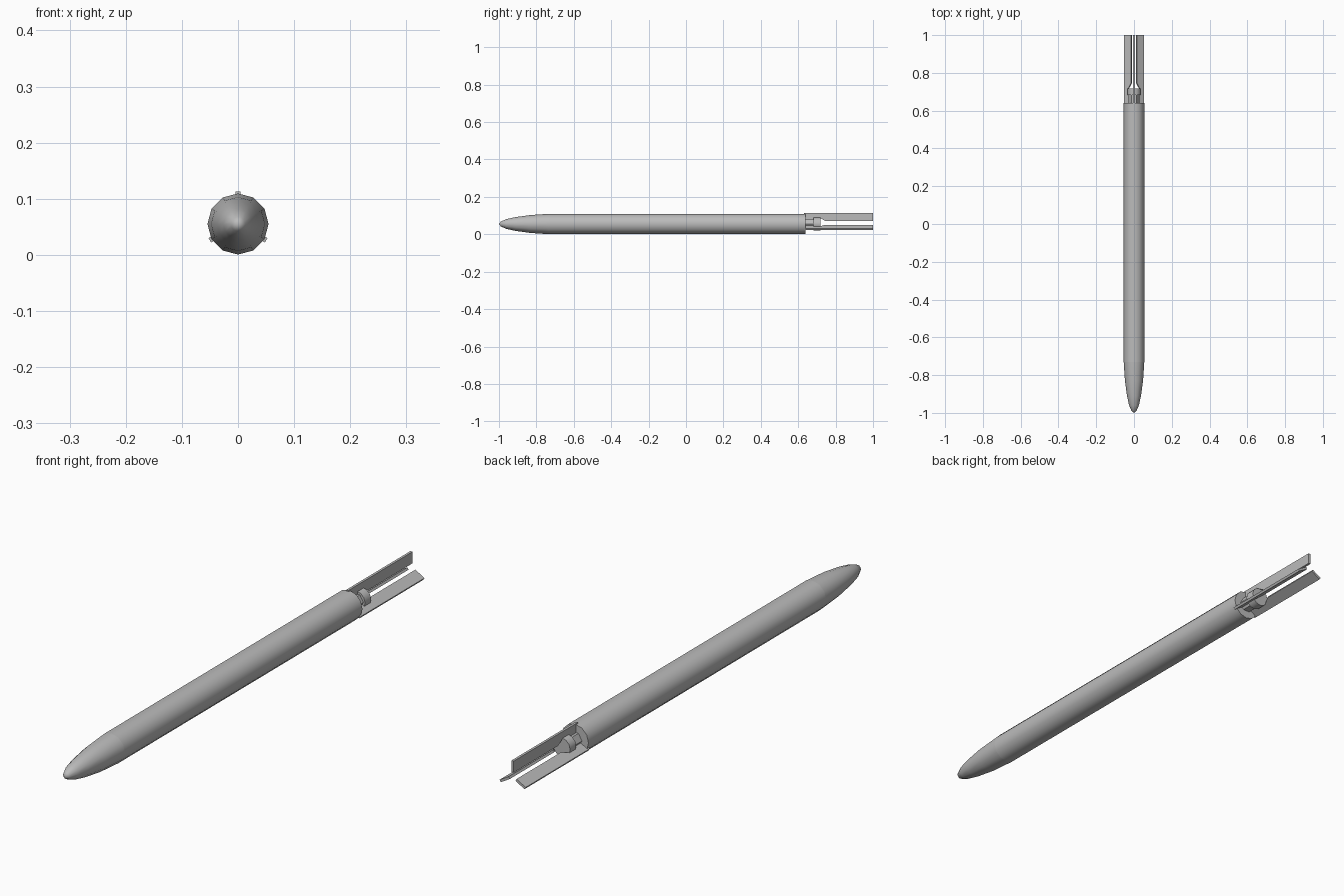
import bpy
import bmesh
from math import sin, cos, pi, radians
from mathutils import Matrix

if "Cube" in bpy.data.objects:
    bpy.data.objects.remove(bpy.data.objects["Cube"], do_unlink=True)

AXIS_Z = 0.055

grey = bpy.data.materials.new("light grey")
grey.use_nodes = True
colour = (0.5, 0.5, 0.5, 1)
grey.diffuse_color = colour
grey.node_tree.nodes["Principled BSDF"].inputs["Base Color"].default_value = colour


def finish(name, bm, smooth=None):
    bmesh.ops.recalc_face_normals(bm, faces=bm.faces)
    mesh = bpy.data.meshes.new(name)
    bm.to_mesh(mesh)
    bm.free()
    mesh.materials.append(grey)
    obj = bpy.data.objects.new(name, mesh)
    bpy.context.collection.objects.link(obj)
    obj.location.z = AXIS_Z
    if smooth:
        bpy.ops.object.select_all(action="DESELECT")
        obj.select_set(True)
        bpy.context.view_layer.objects.active = obj
        bpy.ops.object.shade_smooth_by_angle(angle=radians(smooth))
    return obj


def lathe(name, profile, sides, smooth=None):
    """Turn (y, radius) points around the long axis and cap both ends."""
    bm = bmesh.new()
    rings = []
    for y, r in profile:
        if r == 0:
            rings.append([bm.verts.new((0, y, 0))] * sides)
        else:
            angles = [2 * pi * i / sides for i in range(sides)]
            rings.append([bm.verts.new((r * cos(a), y, r * sin(a))) for a in angles])
    for a, b in zip(rings, rings[1:]):
        for i in range(sides):
            j = (i + 1) % sides
            corners = list(dict.fromkeys((a[i], a[j], b[j], b[i])))
            bm.faces.new(corners)
    for ring in (rings[0], rings[-1]):
        if ring[0] != ring[1]:
            bm.faces.new(ring)
    return finish(name, bm, smooth)


def fin(name, angle):
    """Flat plate standing out from the axis, cut away around the nozzle."""
    outline = [(0.63, 0.02), (0.63, 0.058), (1.0, 0.058), (1.0, 0.016),
               (0.745, 0.016), (0.715, 0.034), (0.69, 0.02)]
    half = 0.0045
    bm = bmesh.new()
    face = bm.faces.new([bm.verts.new((-half, y, r)) for y, r in outline])
    out = bmesh.ops.extrude_face_region(bm, geom=[face])
    moved = [v for v in out["geom"] if isinstance(v, bmesh.types.BMVert)]
    bmesh.ops.translate(bm, vec=(2 * half, 0, 0), verts=moved)
    bmesh.ops.rotate(bm, verts=bm.verts, cent=(0, 0, 0),
                     matrix=Matrix.Rotation(angle, 3, "Y"))
    return finish(name, bm)


# Body tube and rounded nose
lathe("body", [(-0.73, 0.0545), (0.64, 0.0545)], 12, 40)
lathe("nose", [(-1.0, 0), (-0.99, 0.013), (-0.96, 0.026), (-0.91, 0.037),
               (-0.83, 0.048), (-0.73, 0.0545)], 12, 40)

# Tail neck and nozzle ring
lathe("neck", [(0.63, 0.028), (0.69, 0.028)], 6)
lathe("nozzle", [(0.683, 0.035), (0.718, 0.035)], 12, 40)

# Three fins around the tail
for i, label in enumerate(("top", "left", "right")):
    fin(label + "_fin", radians(120 * i))
